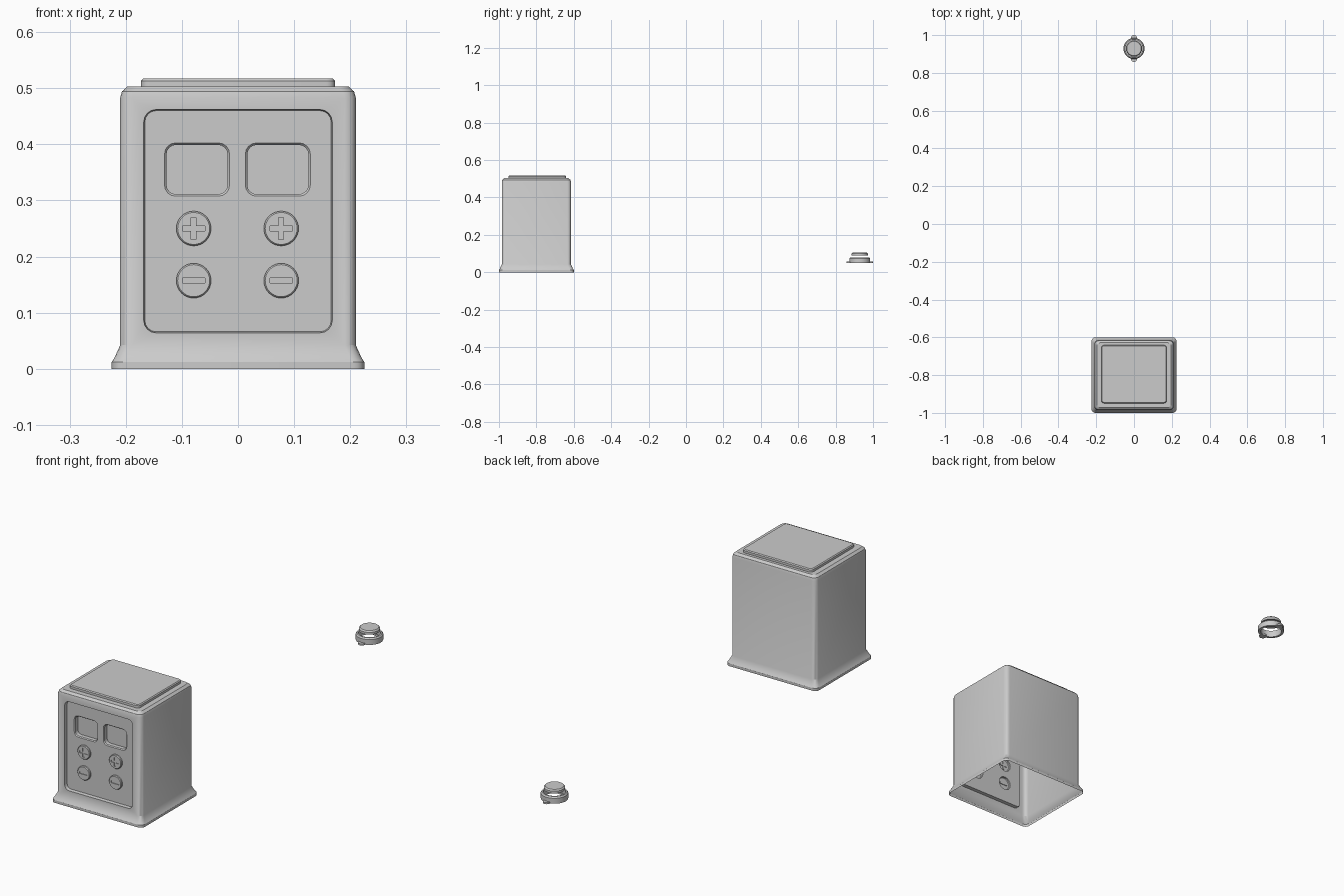
import bpy, bmesh, math
from mathutils import Matrix

if "Cube" in bpy.data.objects:
    bpy.data.objects.remove(bpy.data.objects["Cube"])

YC = -0.8
PANEL_Y = -0.97


def rrect(hx, hy, r, n=4):
    """Rounded rectangle outline, n segments per corner."""
    pts = []
    for k, (sx, sy) in enumerate([(1, 1), (-1, 1), (-1, -1), (1, -1)]):
        for i in range(n + 1):
            a = math.pi / 2 * (k + i / n)
            pts.append((sx * (hx - r) + r * math.cos(a), sy * (hy - r) + r * math.sin(a)))
    return pts


def circle(r, n=32):
    return [(r * math.cos(2 * math.pi * i / n), r * math.sin(2 * math.pi * i / n)) for i in range(n)]


def loft(name, levels, matrix, cap_start=True, cap_end=True, cyclic=False):
    """Skin a stack of (outline, height) levels."""
    bm = bmesh.new()
    rings = [[bm.verts.new((x, y, h)) for x, y in pts] for pts, h in levels]
    pairs = list(zip(rings, rings[1:])) + ([(rings[-1], rings[0])] if cyclic else [])
    for a, b in pairs:
        for i in range(len(a)):
            j = (i + 1) % len(a)
            bm.faces.new((a[i], a[j], b[j], b[i]))
    if cap_start:
        bm.faces.new(rings[0][::-1])
    if cap_end:
        bm.faces.new(rings[-1])
    bm.transform(matrix)
    bmesh.ops.recalc_face_normals(bm, faces=bm.faces[:])
    me = bpy.data.meshes.new(name)
    bm.to_mesh(me)
    bm.free()
    ob = bpy.data.objects.new(name, me)
    bpy.context.collection.objects.link(ob)
    return ob


def select(ob):
    bpy.ops.object.select_all(action='DESELECT')
    ob.select_set(True)
    bpy.context.view_layer.objects.active = ob


def smooth(ob):
    select(ob)
    bpy.ops.object.shade_smooth_by_angle(angle=math.radians(30))


def carve(target, tool, op):
    select(target)
    m = target.modifiers.new("carve", 'BOOLEAN')
    m.operation, m.object, m.solver = op, tool, 'EXACT'
    bpy.ops.object.modifier_apply(modifier=m.name)
    bpy.data.objects.remove(tool)


def front(x, z):
    """Outline plane facing the front; height runs outwards from the panel."""
    return Matrix.Translation((x, PANEL_Y, z)) @ Matrix.Rotation(math.pi / 2, 4, 'X')


# Housing with flared foot and rounded shoulder
profile = [(0.225, 0.0), (0.225, 0.012), (0.22, 0.02), (0.21, 0.042), (0.21, 0.483),
           (0.207, 0.494), (0.197, 0.503)]
housing = loft("housing", [(rrect(h, h - 0.025, 0.02), z) for h, z in profile],
               Matrix.Translation((0, YC, 0)))

# Recessed control panel
carve(housing, loft("panel_cutter", [(rrect(0.166, 0.197, 0.02), 0), (rrect(0.168, 0.199, 0.022), 0.015),
                                     (rrect(0.168, 0.199, 0.022), 0.05)], front(0, 0.263)), 'DIFFERENCE')

# Display windows
for x in (-0.073, 0.071):
    carve(housing, loft("window_cutter", [(rrect(0.0545, 0.044, 0.017), -0.022),
                                          (rrect(0.0545, 0.044, 0.017), -0.004),
                                          (rrect(0.058, 0.0475, 0.02), 0),
                                          (rrect(0.058, 0.0475, 0.02), 0.01)], front(x, 0.355)), 'DIFFERENCE')

# Round buttons with engraved plus and minus marks
a, t = 0.02, 0.0045
plus = [(a, -t), (a, t), (t, t), (t, a), (-t, a), (-t, t), (-a, t), (-a, -t),
        (-t, -t), (-t, -a), (t, -a), (t, -t)]
minus = [(a, -t), (a, t), (-a, t), (-a, -t)]
for x in (-0.079, 0.077):
    for z, mark in ((0.25, plus), (0.157, minus)):
        carve(housing, loft("button", [(circle(0.031), -0.005), (circle(0.031), 0.006),
                                       (circle(0.0285), 0.009)], front(x, z)), 'UNION')
        carve(housing, loft("mark_cutter", [(mark, 0.006), (mark, 0.02)], front(x, z)), 'DIFFERENCE')

# Open the underside so the housing is a thin shell
bm = bmesh.new()
bm.from_mesh(housing.data)
bmesh.ops.delete(bm, geom=[f for f in bm.faces if all(v.co.z < 1e-4 for v in f.verts)], context='FACES')
bm.to_mesh(housing.data)
bm.free()
smooth(housing)

# Raised lid plate
smooth(loft("top_plate", [(rrect(0.173, 0.154, 0.015), 0.503), (rrect(0.173, 0.154, 0.015), 0.513),
                          (rrect(0.169, 0.15, 0.012), 0.517)],
            Matrix.Translation((0, -0.795, 0)), cap_start=False))

# Separate push button: hollow collar, flange ears and floating cap
at = Matrix.Translation((0, 0.929, 0))
collar = [(0.056, 0.05), (0.056, 0.074), (0.051, 0.08), (0.045, 0.08), (0.045, 0.05)]
smooth(loft("button_collar", [(circle(r), z) for r, z in collar], at, False, False, True))
cap = [(0.043, 0.09), (0.043, 0.1), (0.038, 0.106)]
smooth(loft("button_cap", [(circle(r), z) for r, z in cap], at))
for s in (-1, 1):
    smooth(loft("flange_ear", [(circle(0.016, 20), 0.05), (circle(0.016, 20), 0.057)],
                at @ Matrix.Translation((0, s * 0.055, 0))))
